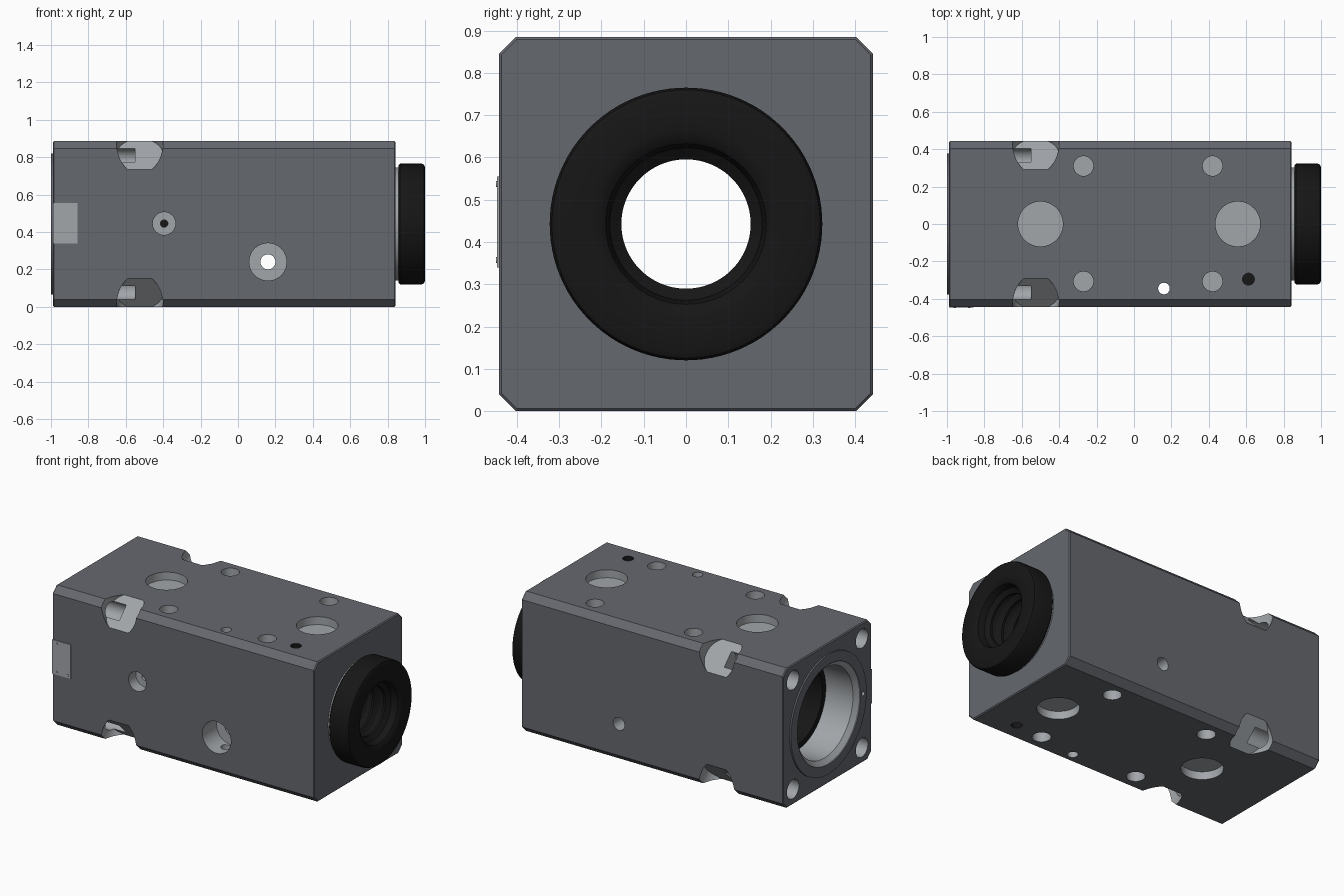
import bpy, bmesh, math
from mathutils import Vector

if "Cube" in bpy.data.objects:
    bpy.data.objects.remove(bpy.data.objects["Cube"])

CZ = 0.4425          # height of the bore axis
H = 0.4425           # half width of the square body


def material(name, c):
    m = bpy.data.materials.new(name)
    m.diffuse_color = (*c, 1)
    m.use_nodes = True
    m.node_tree.nodes["Principled BSDF"].inputs["Base Color"].default_value = m.diffuse_color
    return m


STEEL = material("dark_steel", (0.13, 0.138, 0.158))
BARE = material("bare_metal", (0.36, 0.38, 0.40))
BLACK = material("black_rubber", (0.008, 0.008, 0.008))


def finish(name, bm, mat):
    bmesh.ops.recalc_face_normals(bm, faces=bm.faces)
    me = bpy.data.meshes.new(name)
    bm.to_mesh(me)
    bm.free()
    me.materials.append(mat)
    ob = bpy.data.objects.new(name, me)
    bpy.context.collection.objects.link(ob)
    return ob


def cyl(name, p0, p1, r, mat=BARE, seg=48):
    p0, p1 = Vector(p0), Vector(p1)
    bm = bmesh.new()
    bmesh.ops.create_cone(bm, cap_ends=True, segments=seg, radius1=r, radius2=r,
                          depth=(p1 - p0).length)
    rot = (p1 - p0).to_track_quat('Z', 'Y').to_matrix()
    bmesh.ops.rotate(bm, matrix=rot, verts=bm.verts)
    bmesh.ops.translate(bm, vec=(p0 + p1) / 2, verts=bm.verts)
    return finish(name, bm, mat)


def lathe(name, profile, mat, seg=96):
    """Closed (x, radius) profile turned around the bore axis."""
    bm = bmesh.new()
    vs = [bm.verts.new((x, 0, CZ + r)) for x, r in profile]
    es = [bm.edges.new((vs[i], vs[(i + 1) % len(vs)])) for i in range(len(vs))]
    bmesh.ops.spin(bm, geom=vs + es, cent=(0, 0, CZ), axis=(1, 0, 0),
                   angle=math.tau, steps=seg, use_merge=False)
    bmesh.ops.remove_doubles(bm, verts=bm.verts, dist=1e-5)
    bmesh.ops.dissolve_degenerate(bm, edges=bm.edges, dist=1e-6)
    return finish(name, bm, mat)


def boolean(ob, tool, op='DIFFERENCE'):
    m = ob.modifiers.new("cut", 'BOOLEAN')
    m.operation, m.solver, m.object = op, 'EXACT', tool
    m.material_mode = 'TRANSFER'
    bpy.context.view_layer.objects.active = ob
    bpy.ops.object.modifier_apply(modifier=m.name)
    bpy.data.objects.remove(tool)


def smooth(ob):
    bpy.ops.object.select_all(action='DESELECT')
    ob.select_set(True)
    bpy.context.view_layer.objects.active = ob
    bpy.ops.object.shade_smooth_by_angle(angle=math.radians(30))


# chamfered square body with softly broken end edges
c = 0.04
corners = [(-H + c, -H), (H - c, -H), (H, -H + c), (H, H - c),
           (H - c, H), (-H + c, H), (-H, H - c), (-H, -H + c)]
bm = bmesh.new()
face = bm.faces.new([bm.verts.new((-0.99, y, CZ + z)) for y, z in corners])
ext = bmesh.ops.extrude_face_region(bm, geom=[face])
top = [v for v in ext["geom"] if isinstance(v, bmesh.types.BMVert)]
bmesh.ops.translate(bm, vec=(1.833, 0, 0), verts=top)
ends = [e for e in bm.edges if abs(e.verts[0].co.x - e.verts[1].co.x) < 1e-6]
bmesh.ops.bevel(bm, geom=ends, offset=0.006, segments=1, affect='EDGES')
body = finish("body", bm, STEEL)

# raised round pad on the left end, then the main bore
boolean(body, cyl("pad", (-1, 0, CZ), (-0.9, 0, CZ), 0.378, STEEL, 96), 'UNION')
boolean(body, lathe("bore", [(-1.1, 0), (-1.1, 0.315), (-0.995, 0.315), (-0.97, 0.285),
                             (0.9, 0.285), (0.9, 0)], BARE))
boolean(body, cyl("pin_hole", (-1.1, -0.345, CZ), (-0.97, -0.345, CZ), 0.014, BARE, 24))

# corner bolt pockets across the long edges and their bolt holes
for sy in (-1, 1):
    for sz in (-1, 1):
        d = Vector((0, sy, sz)).normalized()
        p = Vector((-0.525, sy * H, CZ + sz * H))
        boolean(body, cyl("pocket", p - d * 0.106, p + d * 0.25, 0.125, BARE, 64))
        y, z = sy * 0.345, CZ + sz * 0.345
        boolean(body, cyl("bolt_hole", (-1.1, y, z), (-0.55, y, z), 0.06, BARE, 40))

# blind holes mirrored on top and bottom: x, y, radius, depth
holes = [(-0.5, 0, 0.12, 0.05), (0.555, 0, 0.12, 0.05)]
holes += [(x, y, 0.053, 0.07) for x in (-0.27, 0.42) for y in (-0.307, 0.31)]
holes += [(0.612, -0.295, 0.032, 0.2)]
for s in (-1, 1):
    for x, y, r, dep in holes:
        mat = BLACK if r < 0.05 else BARE
        boolean(body, cyl("hole", (x, y, CZ + s * (H - dep)), (x, y, CZ + s * 0.6), r, mat))

# cross holes: vertical, front counterbore, front to back, and a small front port
boolean(body, cyl("vertical_hole", (0.16, -0.345, -0.1), (0.16, -0.345, 1), 0.031, BARE, 32))
boolean(body, cyl("counterbore", (0.16, -0.6, 0.24), (0.16, -0.3, 0.24), 0.1))
boolean(body, cyl("through_hole", (0.16, -0.6, 0.24), (0.16, 0.6, 0.24), 0.04, BARE, 32))
boolean(body, cyl("port", (-0.395, -0.6, 0.445), (-0.395, -0.37, 0.445), 0.061))
boolean(body, cyl("port_core", (-0.395, -0.6, 0.445), (-0.395, -0.2, 0.445), 0.02, BARE, 24))
smooth(body)

# dark liner in the bore, opened for the front to back hole
liner = lathe("liner", [(-0.78, 0.25), (-0.78, 0.288), (0.82, 0.288), (0.82, 0.25)], BLACK)
boolean(liner, cyl("liner_cut", (0.16, -0.6, 0.24), (0.16, 0.6, 0.24), 0.04, BLACK, 32))
smooth(liner)

# light collar behind the rubber boot
smooth(lathe("collar", [(0.82, 0.25), (0.82, 0.302), (0.865, 0.302), (0.865, 0.25)], BARE))

# rubber boot with rounded lip, funnel mouth and ribbed inside
boot = [(0.858, 0.27), (0.858, 0.313), (0.867, 0.3225), (0.982, 0.3225), (0.994, 0.317),
        (1.0, 0.303), (1.0, 0.225), (0.996, 0.205), (0.985, 0.19), (0.965, 0.183)]
for i in range(6):
    x = 0.945 - i * 0.08
    boot += [(x, 0.18), (x - 0.02, 0.153), (x - 0.035, 0.153), (x - 0.055, 0.19)]
boot += [(0.45, 0.19), (0.45, 0.27)]
smooth(lathe("rubber_boot", boot, BLACK))

# blank plate on the front with four rivets
bm = bmesh.new()
bmesh.ops.create_cube(bm, size=1)
bmesh.ops.scale(bm, vec=(0.13, 0.01, 0.216), verts=bm.verts)
bmesh.ops.translate(bm, vec=(-0.924, -H, 0.447), verts=bm.verts)
finish("plate", bm, BARE)
for x in (-0.958, -0.88):
    for z in (0.357, 0.537):
        cyl("plate_rivet", (x, -H, z), (x, -H - 0.007, z), 0.007, BARE, 16)

# stand the block exactly on the ground
low = min(v.co.z for v in body.data.vertices)
for ob in bpy.context.scene.objects:
    ob.location.z -= low
